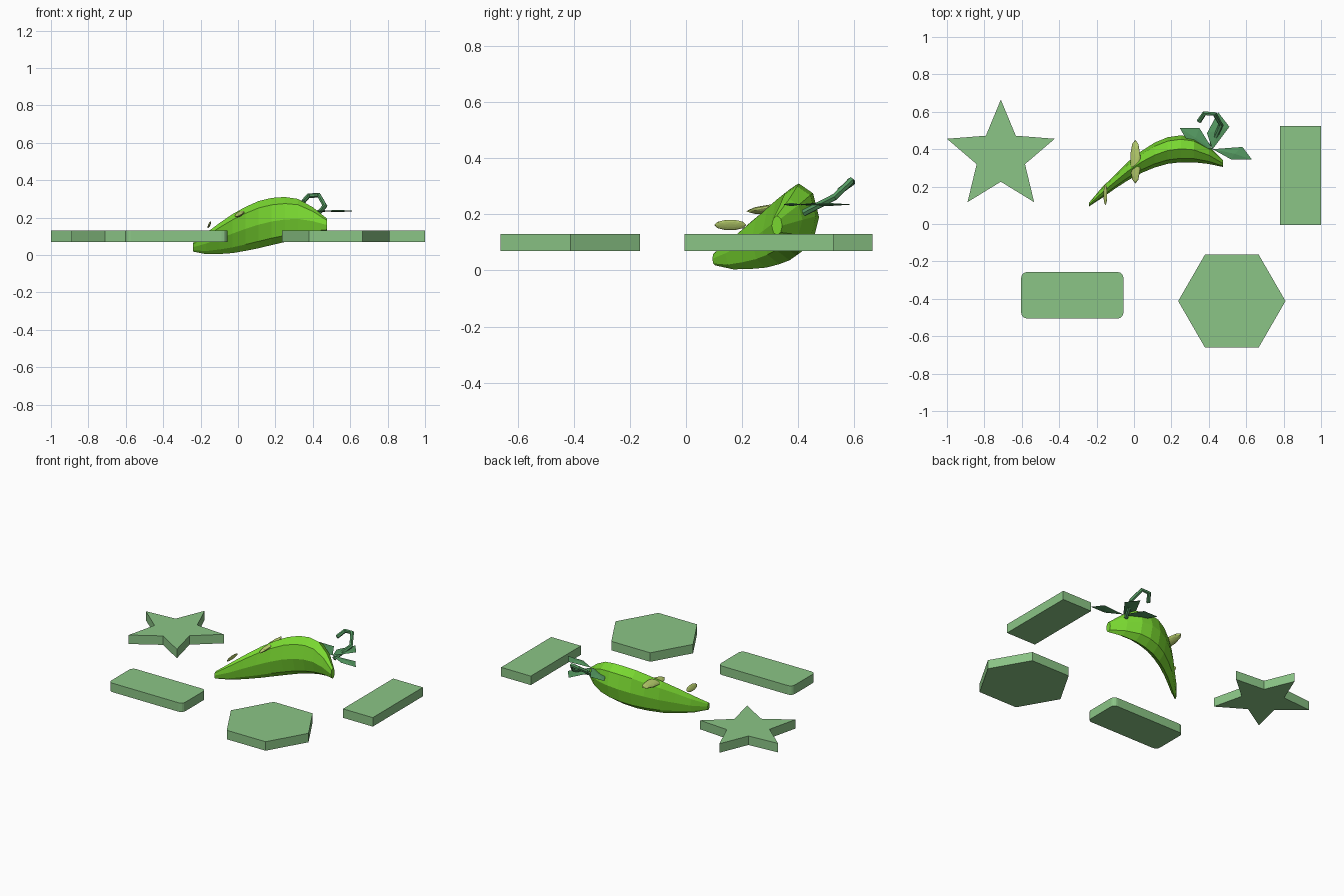
import bpy, bmesh, math
from mathutils import Matrix, Vector

if "Cube" in bpy.data.objects:
    bpy.data.objects.remove(bpy.data.objects["Cube"])


def material(name, rgb):
    m = bpy.data.materials.new(name)
    m.diffuse_color = (*rgb, 1)
    m.use_nodes = True
    m.node_tree.nodes["Principled BSDF"].inputs["Base Color"].default_value = m.diffuse_color
    return m


PLATE = material("plate_green", (0.26, 0.56, 0.24))
SKIN = material("pepper_green", (0.19, 0.68, 0.03))
DARK = material("stem_green", (0.09, 0.32, 0.12))
SEED = material("seed_green", (0.5, 0.65, 0.16))


def finish(name, bm, mat):
    bmesh.ops.recalc_face_normals(bm, faces=bm.faces[:])
    me = bpy.data.meshes.new(name)
    bm.to_mesh(me)
    bm.free()
    ob = bpy.data.objects.new(name, me)
    bpy.context.collection.objects.link(ob)
    me.materials.append(mat)
    return ob


def loft(bm, rings):
    """Skin a list of closed rings and cap both ends."""
    vs = [[bm.verts.new(p) for p in r] for r in rings]
    n = len(vs[0])
    for a, b in zip(vs, vs[1:]):
        for i in range(n):
            j = (i + 1) % n
            bm.faces.new((a[i], a[j], b[j], b[i]))
    bm.faces.new(vs[0][::-1])
    bm.faces.new(vs[-1])


def plate(name, outline):
    bm = bmesh.new()
    loft(bm, [[(x, y, z) for x, y in outline] for z in (0.07, 0.13)])
    return finish(name, bm, PLATE)


def polar(cx, cy, radii, n, start):
    return [(cx + radii[i % len(radii)] * math.cos(start + math.tau * i / n),
             cy + radii[i % len(radii)] * math.sin(start + math.tau * i / n)) for i in range(n)]


# Flat shapes around the pepper
plate("star_plate", polar(-0.712, 0.362, (0.303, 0.136), 10, math.pi / 2))
plate("hexagon_plate", polar(0.523, -0.412, (0.287,), 6, 0))
plate("tall_plate", [(0.78, -0.005), (1, -0.005), (1, 0.525), (0.78, 0.525)])
rounded = []
for k, (cx, cy) in enumerate([(-0.087, -0.287), (-0.573, -0.287), (-0.573, -0.475), (-0.087, -0.475)]):
    for s in range(5):
        a = math.pi / 2 * (k + s / 4)
        rounded.append((cx + 0.03 * math.cos(a), cy + 0.03 * math.sin(a)))
plate("rounded_plate", rounded)

# Pepper body: x, y low, y high, z low, z high of each eight-sided section
sections = [
    (-0.24, 0.094, 0.114, 0.018, 0.065), (-0.17, 0.140, 0.197, 0.004, 0.118),
    (-0.10, 0.190, 0.265, 0.005, 0.170), (-0.03, 0.235, 0.335, 0.010, 0.218),
    (0.04, 0.273, 0.390, 0.022, 0.257), (0.11, 0.302, 0.435, 0.036, 0.288),
    (0.18, 0.322, 0.464, 0.053, 0.305), (0.25, 0.330, 0.474, 0.069, 0.310),
    (0.32, 0.330, 0.463, 0.086, 0.300), (0.40, 0.321, 0.415, 0.106, 0.255),
    (0.475, 0.305, 0.343, 0.125, 0.195)]
bm = bmesh.new()
loft(bm, [[(x, (y0 + y1) / 2 + (y1 - y0) / 2 * math.cos(i * math.pi / 4),
            (z0 + z1) / 2 + (z1 - z0) / 2 * math.sin(i * math.pi / 4)) for i in range(8)]
          for x, y0, y1, z0, z1 in sections])
finish("pepper_body", bm, SKIN)

# Thin leaves at the stem end
leaves = [[(0.42, 0.40), (0.35, 0.513), (0.245, 0.513), (0.30, 0.417)],
          [(0.42, 0.40), (0.52, 0.345), (0.63, 0.345), (0.58, 0.412)],
          [(0.42, 0.40), (0.51, 0.52), (0.45, 0.597), (0.39, 0.485)]]
for n, pts in enumerate(leaves):
    bm = bmesh.new()
    rim = [bm.verts.new((x, y, 0.235)) for x, y in pts]
    cx, cy = sum(p[0] for p in pts) / 4, sum(p[1] for p in pts) / 4
    for dz in (0.006, -0.006):
        peak = bm.verts.new((cx, cy, 0.235 + dz))
        for i in range(4):
            bm.faces.new((rim[i], rim[(i + 1) % 4], peak))
    finish(f"leaf_{n + 1}", bm, DARK)

# Hooked stem: six-sided tube mitred along a short path
path = [Vector(p) for p in [(0.415, 0.42, 0.205), (0.465, 0.53, 0.262), (0.432, 0.588, 0.32),
                            (0.377, 0.592, 0.316), (0.347, 0.548, 0.283)]]
normal = (path[1] - path[0]).cross(path[3] - path[2]).normalized()
rings = []
for i, p in enumerate(path):
    t = (path[min(i + 1, 4)] - path[max(i - 1, 0)]).normalized()
    side = t.cross(normal).normalized()
    rings.append([p + 0.013 * (math.cos(a) * side + math.sin(a) * normal)
                  for a in (math.tau * k / 6 for k in range(6))])
bm = bmesh.new()
loft(bm, rings)
finish("stem", bm, DARK)


# Flattened seeds lying across the pepper
def seed(name, centre, size, tilt_x, tilt_y):
    bm = bmesh.new()
    bmesh.ops.create_uvsphere(bm, u_segments=10, v_segments=8, radius=1)
    m = (Matrix.Translation(centre) @ Matrix.Rotation(math.radians(tilt_x), 4, 'X')
         @ Matrix.Rotation(math.radians(tilt_y), 4, 'Y') @ Matrix.Diagonal((*size, 1)))
    bmesh.ops.transform(bm, matrix=m, verts=bm.verts)
    finish(name, bm, SEED)


seed("seed_large", (0.007, 0.333, 0.221), (0.031, 0.118, 0.013), 5, -25)
seed("seed_small", (-0.153, 0.158, 0.162), (0.021, 0.057, 0.006), 0, -65)
